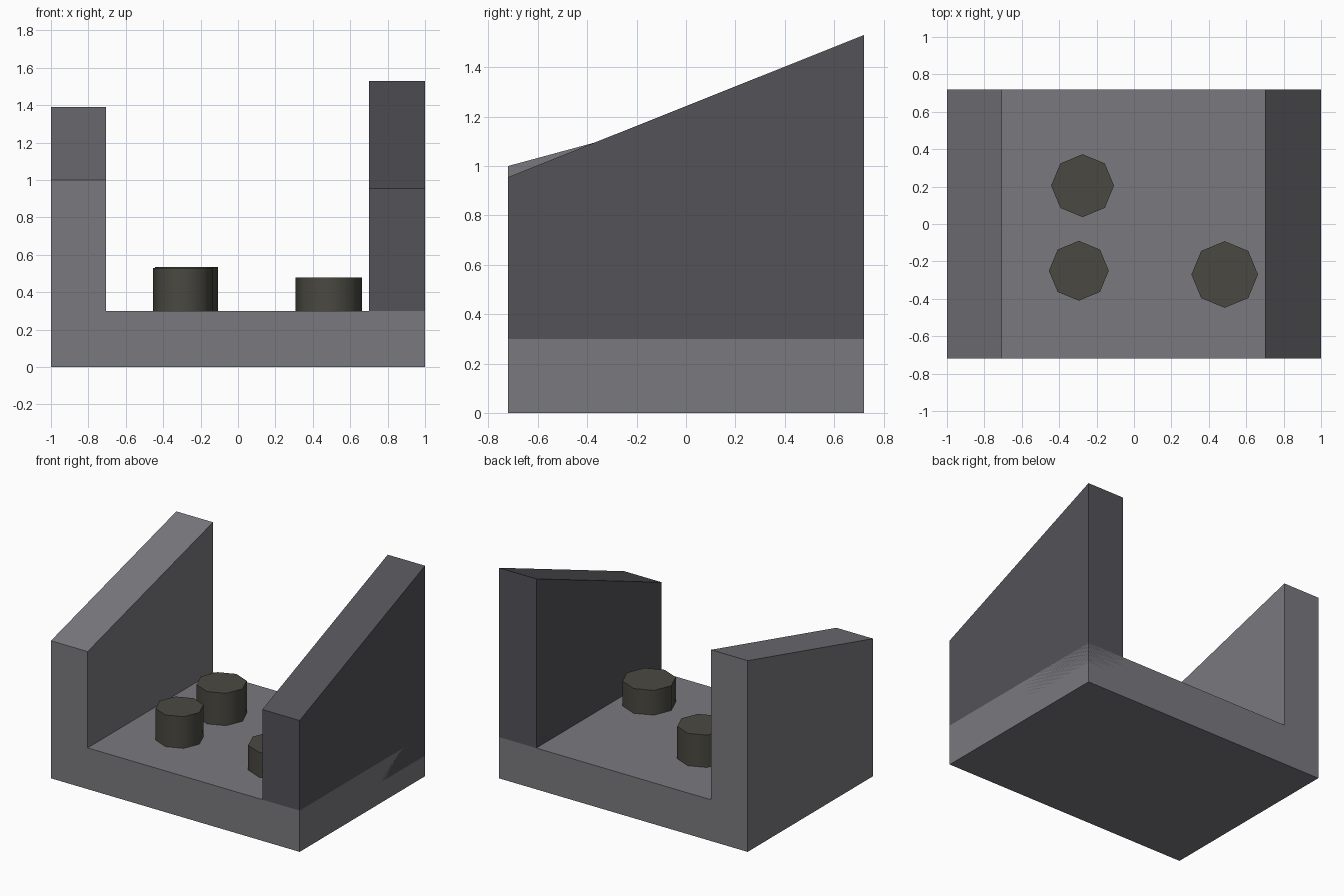
import bpy, math

if "Cube" in bpy.data.objects:
    bpy.data.objects.remove(bpy.data.objects["Cube"])

HALF_Y = 0.72


def material(name, rgb):
    mat = bpy.data.materials.new(name)
    mat.diffuse_color = (*rgb, 1)
    mat.use_nodes = True
    mat.node_tree.nodes["Principled BSDF"].inputs["Base Color"].default_value = mat.diffuse_color
    return mat


def loft(name, front, back, mat):
    """Solid between a front and a back outline, both given as (x, z) points."""
    n = len(front)
    verts = [(x, -HALF_Y, z) for x, z in front] + [(x, HALF_Y, z) for x, z in back]
    faces = [tuple(range(n)), tuple(reversed(range(n, 2 * n)))]
    faces += [(i, i + n, (i + 1) % n + n, (i + 1) % n) for i in range(n)]
    mesh = bpy.data.meshes.new(name)
    mesh.from_pydata(verts, [], faces)
    mesh.materials.append(mat)
    obj = bpy.data.objects.new(name, mesh)
    bpy.context.collection.objects.link(obj)


def body_outline(top):
    return [(-1, 0), (1, 0), (1, 0.3), (-0.705, 0.3), (-0.705, top), (-1, top)]


def wall_outline(top):
    return [(0.7, 0.15), (1, 0.15), (1, top), (0.7, top)]


grey = material("body_grey", (0.195, 0.19, 0.21))
dark = material("wall_dark_grey", (0.087, 0.085, 0.097))
olive = material("stud_olive", (0.068, 0.066, 0.053))

# Floor and left wall in one piece, wall top rising to the back
loft("floor_and_left_wall", body_outline(1.0), body_outline(1.39), grey)

# Right wall, sunk into the floor, with a steeper top
loft("right_wall", wall_outline(0.955), wall_outline(1.53), dark)

# Eight-sided studs on the floor: x, y, radius, top
studs = [(-0.275, 0.205, 0.168, 0.535),
         (-0.295, -0.25, 0.16, 0.53),
         (0.485, -0.27, 0.178, 0.48)]
for i, (x, y, radius, top) in enumerate(studs, 1):
    bottom = 0.29
    bpy.ops.mesh.primitive_cylinder_add(vertices=8, radius=radius, depth=top - bottom,
                                        location=(x, y, (top + bottom) / 2))
    stud = bpy.context.object
    stud.name = f"stud_{i}"
    stud.data.materials.append(olive)
    bpy.ops.object.shade_smooth_by_angle(angle=math.radians(60))
